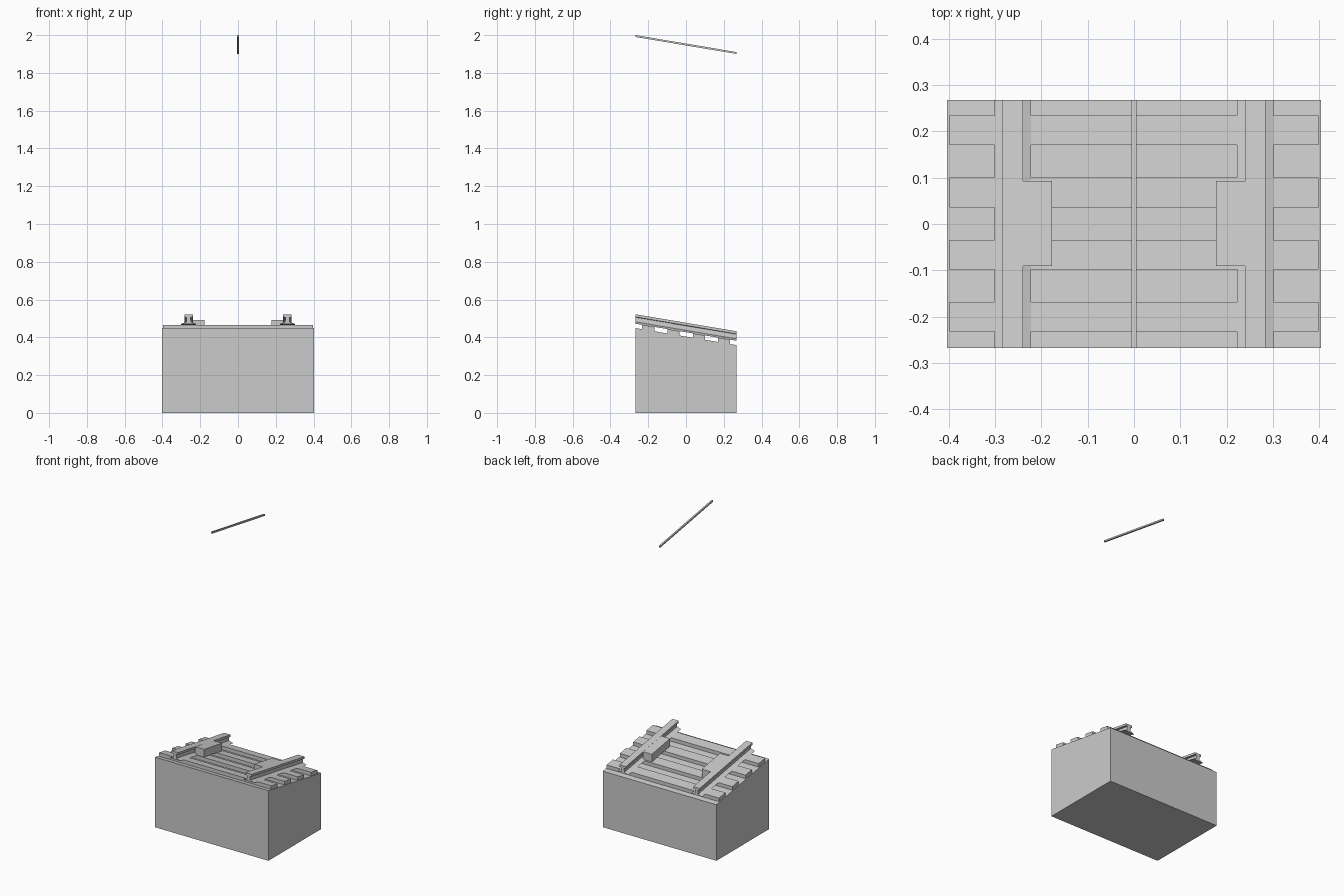
import bpy

if "Cube" in bpy.data.objects:
    bpy.data.objects.remove(bpy.data.objects["Cube"])

HALF_X, HALF_Y = 0.403, 0.267
SLOPE = 0.168        # height lost per unit of y
BED = 0.404          # bed height at y = 0
TIE = 0.023          # sleeper thickness


def extrude_y(name, profile, y0, y1, ground=False):
    """Extrude an x/z profile along y, sheared down the gradient."""
    n = len(profile)
    verts = []
    for y in (y0, y1):
        for x, z in profile:
            flat = ground and z == 0
            verts.append((x, y, 0 if flat else z - SLOPE * y))
    faces = [tuple(range(n)), tuple(reversed(range(n, 2 * n)))]
    faces += [(i, i + n, (i + 1) % n + n, (i + 1) % n) for i in range(n)]
    mesh = bpy.data.meshes.new(name)
    mesh.from_pydata(verts, [], faces)
    obj = bpy.data.objects.new(name, mesh)
    bpy.context.collection.objects.link(obj)
    return obj


def rect(x0, x1, z0, z1):
    return [(x0, z0), (x1, z0), (x1, z1), (x0, z1)]


# Track bed block with sloping top
extrude_y("track_bed", rect(-HALF_X, HALF_X, 0, BED), -HALF_Y, HALF_Y, ground=True)

# Four sleepers
for i in range(4):
    yc = 0.001 + (i - 1.5) * 0.134
    extrude_y(f"sleeper_{i + 1}", rect(-0.398, 0.398, BED, BED + TIE),
              yc - 0.032, yc + 0.032)

# Rail cross-section: half outline from foot to head, mirrored
half = [(0.039, 0.0), (0.012, 0.010), (0.010, 0.034), (0.0225, 0.036), (0.0225, 0.050)]
section = half + [(-x, z) for x, z in reversed(half)]

for side, label in ((-1, "left"), (1, "right")):
    # Running rail
    profile = [(side * 0.2615 + x, BED + TIE + z) for x, z in section]
    extrude_y(f"rail_{label}", profile, -HALF_Y, HALF_Y)
    # Block against the inside of the rail
    x0, x1 = sorted((side * 0.177, side * 0.2395))
    extrude_y(f"rail_block_{label}", rect(x0, x1, BED + TIE, BED + TIE + 0.0495),
              -0.091, 0.093)

# Overhead wire
top = 2.0 - SLOPE * HALF_Y
extrude_y("overhead_wire", rect(-0.005, 0.005, top - 0.01, top), -HALF_Y, HALF_Y)
